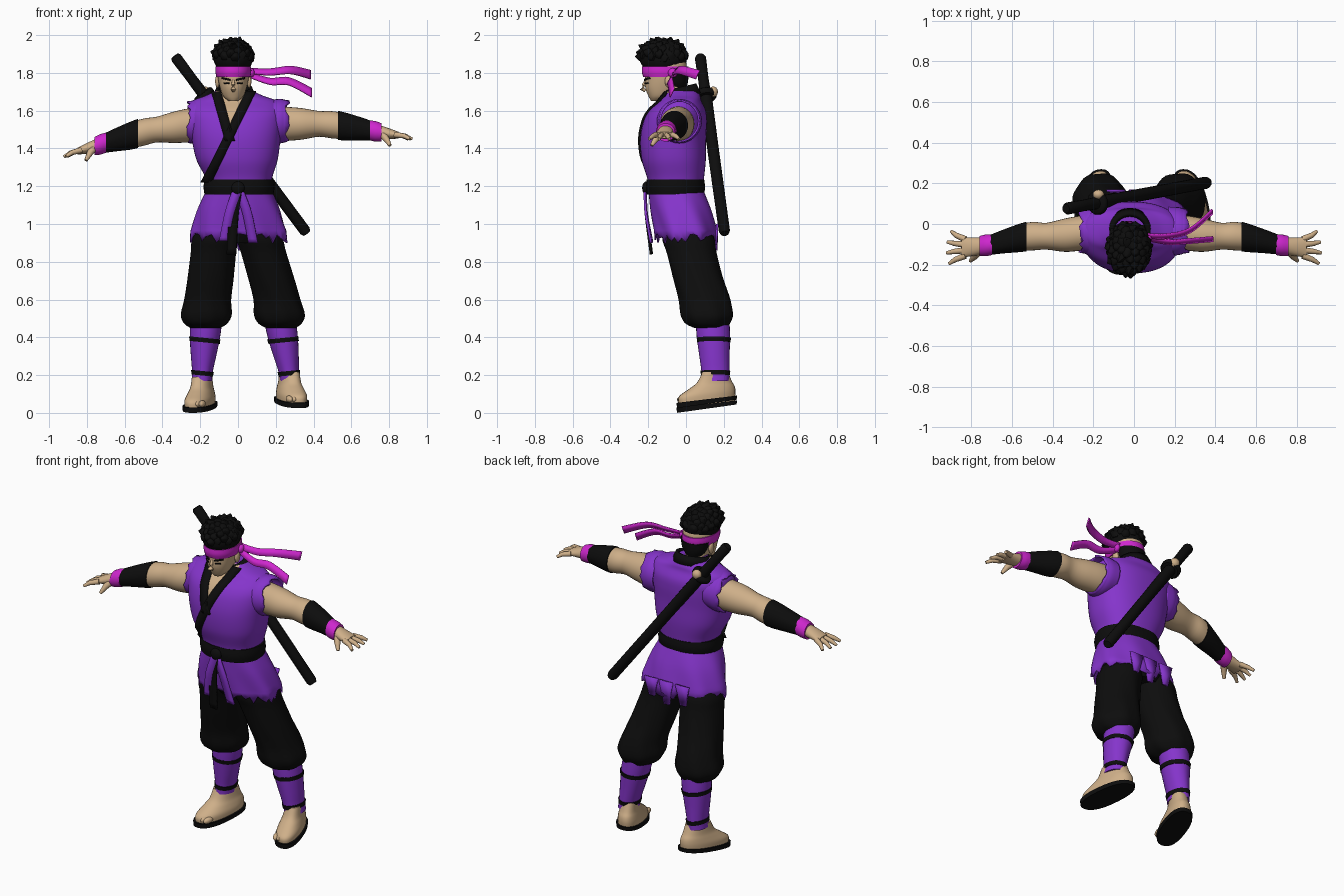
import bpy, bmesh, math, random
from mathutils import Vector, Matrix
from mathutils.bvhtree import BVHTree

random.seed(4)
if "Cube" in bpy.data.objects:
    bpy.data.objects.remove(bpy.data.objects["Cube"])


def material(name, colour):
    m = bpy.data.materials.new(name)
    m.use_nodes = True
    m.diffuse_color = (*colour, 1)
    m.node_tree.nodes["Principled BSDF"].inputs["Base Color"].default_value = (*colour, 1)
    return m


PURPLE = material("purple cloth", (.235, .035, .60))
MAGENTA = material("magenta cloth", (.62, .02, .62))
BLACK = material("black cloth", (.004, .004, .004))
SKIN = material("skin", (.62, .43, .25))


def finish(name, bm, *mats):
    bmesh.ops.recalc_face_normals(bm, faces=bm.faces)
    mesh = bpy.data.meshes.new(name)
    bm.to_mesh(mesh)
    bm.free()
    for m in mats:
        mesh.materials.append(m)
    for p in mesh.polygons:
        p.use_smooth = True
    mesh.set_sharp_from_angle(angle=math.radians(50))
    obj = bpy.data.objects.new(name, mesh)
    bpy.context.collection.objects.link(obj)
    return obj


def bridge(bm, rings, closed=True, caps=True):
    rows = [[bm.verts.new(p) for p in ring] for ring in rings]
    n = len(rows[0])
    for a, b in zip(rows, rows[1:]):
        for i in range(n if closed else n - 1):
            j = (i + 1) % n
            bm.faces.new((a[i], a[j], b[j], b[i]))
    if closed and caps:
        bm.faces.new(rows[0])
        bm.faces.new(rows[-1])


def spline(rows, k):
    """Catmull-Rom interpolation of rows of numbers."""
    out, last = [], len(rows) - 1
    for i in range(last):
        quad = rows[max(i - 1, 0)], rows[i], rows[i + 1], rows[min(i + 2, last)]
        for step in range(k):
            t = step / k
            out.append([q + t * (r - p + t * (2 * p - 5 * q + 4 * r - s + t * (3 * q - p - 3 * r + s))) / 2
                        for p, q, r, s in zip(*quad)])
    return out + [list(rows[-1])]


def loft(name, rows, mat, axis="z", n=28, power=2, ripple=0, jag=0, caps=True, k=4):
    """Rows hold the place along the axis, the centre and the two radii."""
    rings = []
    way = 1 if rows[-1][0] > rows[0][0] else -1
    smooth = spline(rows, k)
    for index, (t, u, v, ru, rv) in enumerate(smooth):
        ring = []
        for i in range(n):
            a = math.tau * i / n
            c, s = (math.copysign(abs(w) ** (2 / power), w) for w in (math.cos(a), math.sin(a)))
            f = 1 + ripple * math.sin(7 * a + 11 * t) * index / len(smooth)
            end = t + way * jag * random.random() if index == len(smooth) - 1 else t
            p = u + ru * c * f, v + rv * s * f
            ring.append((*p, end) if axis == "z" else (end, *p))
        rings.append(ring)
    bm = bmesh.new()
    bridge(bm, rings, caps=caps)
    obj = finish(name, bm, mat)
    if not caps:
        obj.modifiers.new("thickness", "SOLIDIFY").thickness = .01
    return obj


def tube(bm, pts, radii, n=10):
    pts, rings = [Vector(p) for p in pts], []
    for i, (p, r) in enumerate(zip(pts, radii)):
        d = pts[min(i + 1, len(pts) - 1)] - pts[max(i - 1, 0)]
        q = d.to_track_quat("Z", "Y")
        rings.append([p + q @ Vector((r * math.cos(math.tau * j / n), r * math.sin(math.tau * j / n), 0))
                      for j in range(n)])
    bridge(bm, rings)


def ball(bm, centre, size):
    bmesh.ops.create_uvsphere(bm, u_segments=20, v_segments=12, radius=1,
                              matrix=Matrix.Translation(centre) @ Matrix.Diagonal((*size, 1)))


def ribbon(name, edge_a, edge_b, mat, thick=.012):
    bm = bmesh.new()
    bridge(bm, list(zip(edge_a, edge_b)), closed=False)
    obj = finish(name, bm, mat)
    mod = obj.modifiers.new("thickness", "SOLIDIFY")
    mod.thickness, mod.offset = thick, 0
    return obj


def front_of(obj):
    """Returns a function that drops a point onto the front of the object."""
    tree = BVHTree.FromPolygons([v.co for v in obj.data.vertices], [p.vertices for p in obj.data.polygons])

    def drop(x, z, lift=.004):
        hit = tree.ray_cast(Vector((x, -1, z)), Vector((0, 1, 0)))[0]
        return Vector((x, (hit.y if hit else -.1) - lift, z))
    return drop


# Vest with an open chest
vest = loft("vest", [(1.16, .005, -.055, .165, .14), (1.24, .005, -.055, .175, .15), (1.34, -.005, -.065, .215, .17),
                     (1.45, -.01, -.068, .235, .174), (1.54, -.012, -.058, .248, .168), (1.60, -.015, -.045, .25, .15),
                     (1.65, -.018, -.03, .225, .112), (1.68, -.02, -.025, .15, .1), (1.71, -.02, -.025, .09, .085)],
            PURPLE, n=64, power=2.3, k=8)
vest.data.materials.append(SKIN)


def overlap_x(z):
    return .068 - (1.7 - z) * .49


def under_x(z):
    return -.115 + (1.7 - z) * .28


for p in vest.data.polygons:
    c = p.center
    if c.y < -.06 and under_x(c.z) < c.x < overlap_x(c.z):
        p.material_index = 1

# Lapels and collar
on_vest = front_of(vest)
for name, line, bottom in (("under_lapel", under_x, 1.44), ("over_lapel", overlap_x, 1.22)):
    zs = [1.7 + (bottom - 1.7) * i / 16 for i in range(17)]
    ribbon(name, [on_vest(line(z) - .026, z) for z in zs], [on_vest(line(z) + .026, z) for z in zs], BLACK, .016)
arc = [math.radians(-55 + 290 * i / 24) for i in range(25)]
rim = [1.7 + .02 * (1 + math.sin(a)) for a in arc]
ribbon("collar", [(-.02 + .105 * math.cos(a), -.03 + .1 * math.sin(a), z - .05) for a, z in zip(arc, rim)],
       [(-.02 + .085 * math.cos(a), -.035 + .08 * math.sin(a), z) for a, z in zip(arc, rim)], BLACK, .02)

# Skirt, belt and sash ends
loft("skirt", [(1.19, .005, -.055, .168, .143), (1.08, .005, -.027, .216, .16), (.95, .008, 0, .255, .165)],
     PURPLE, n=56, power=2.2, ripple=.04, jag=.05, caps=False, k=6)
for i, (x, z) in enumerate(((-.09, .88), (.02, .86), (.12, .89))):
    ribbon("torn_flap_%d" % i, [(x - .045, .165, 1), (x - .02, .16, z)], [(x + .045, .165, 1), (x + .015, .16, z)], PURPLE)
loft("belt", [(1.155, .005, -.055, .182, .15), (1.195, .005, -.055, .188, .157), (1.235, .005, -.055, .184, .152)],
     BLACK, n=40, power=2.2, ripple=.015)
bm = bmesh.new()
ball(bm, (0, -.212, 1.19), (.035, .02, .035))
finish("belt_knot", bm, BLACK)
for name, x, low, mat in (("right_sash", -.075, .91, PURPLE), ("left_sash", .08, .9, PURPLE), ("inner_sash", -.035, .84, BLACK)):
    path = spline([(.1 * x, -.212, 1.17), (.6 * x, -.208, 1.06), (x, -.18, low)], 5)
    ribbon(name, [(a - .025, b, c) for a, b, c in path], [(a + .025, b - .006, c) for a, b, c in path], mat)

# Neck and head
loft("neck", [(1.58, -.02, -.05, .085, .075), (1.66, -.022, -.055, .065, .065), (1.76, -.025, -.08, .06, .065)], SKIN)
head = loft("head", [(1.652, -.025, -.155, .025, .03), (1.675, -.025, -.135, .052, .063), (1.72, -.025, -.12, .07, .095),
                     (1.78, -.025, -.11, .083, .108), (1.85, -.025, -.11, .088, .112), (1.92, -.025, -.11, .06, .08)],
            SKIN, n=36, k=5, power=2.15)
on_head = front_of(head)
bm = bmesh.new()
tube(bm, [(-.025, -.213, 1.76), (-.025, -.224, 1.735), (-.025, -.232, 1.715), (-.025, -.215, 1.704)],
     [.007, .01, .014, .008])
for s in (-1, 1):
    ball(bm, (-.025 + s * .084, -.09, 1.755), (.012, .022, .034))
finish("nose_and_ears", bm, SKIN)
for side, s in (("right", -1), ("left", 1)):
    for part, z, tall, near, far, rise in (("brow", 1.758, .009, .016, .06, .01), ("eye", 1.741, .007, .022, .05, .002)):
        steps = [(near + (far - near) * i / 4, z + rise * i / 4) for i in range(5)]
        ribbon(side + "_" + part, [on_head(-.025 + s * x, h) for x, h in steps],
               [on_head(-.025 + s * x, h + tall) for x, h in steps], BLACK, .006)

# Spiky hair
bm = bmesh.new()
crown = Vector((-.025, -.12, 1.88))
ball(bm, crown, (.105, .126, .092))
for i in range(64):
    rise = math.asin(.03 + .95 * i / 63)
    turn = i * 2.4
    d = Vector((math.cos(turn) * math.cos(rise), math.sin(turn) * math.cos(rise), math.sin(rise)))
    swirl = Vector((-.3, -.5, 0)) * .05 * random.random()
    reach = random.uniform(.9, 1.02)
    tube(bm, [crown + d * Vector((.07, .085, .06)).length * .55,
              crown + Vector((d.x * .105, d.y * .128, d.z * .093)),
              crown + Vector((d.x * .122, d.y * .145, d.z * .117)) * reach + swirl * .5], [.036, .026, .003], 6)
finish("hair", bm, BLACK)
loft("back_hair", [(1.715, -.025, -.045, .05, .045), (1.75, -.025, -.05, .075, .06), (1.8, -.025, -.055, .088, .07)], BLACK)

# Headband with flying ends
loft("headband", [(1.778, -.025, -.11, .089, .116), (1.805, -.025, -.11, .095, .124), (1.835, -.025, -.11, .094, .122)],
     MAGENTA, n=36, power=2.1)
bm = bmesh.new()
ball(bm, (.07, -.07, 1.8), (.018, .025, .025))
finish("headband_knot", bm, MAGENTA)
for name, path in (("upper_tail", [(.06, -.06, 1.81), (.17, -.06, 1.805), (.28, -.03, 1.815), (.385, .06, 1.79)]),
                   ("lower_tail", [(.06, -.07, 1.79), (.17, -.09, 1.755), (.27, -.085, 1.755), (.39, -.075, 1.695)])):
    path = spline(path, 6)
    ribbon(name, [(x, y - .01, z - .012 - .03 * x) for x, y, z in path],
           [(x, y + .012, z + .012 + .03 * x) for x, y, z in path], MAGENTA, .008)

# Arms, wraps and hands; the right arm hangs a little lower
for side, s in (("right", -1), ("left", 1)):
    def drop(x, z):
        return z - (max(0, .13 * (x - .2)) if s < 0 else 0)

    def arm_part(name, rows, mat, **kw):
        loft(side + "_" + name, [(s * x, y, drop(x, z), a, b) for x, y, z, a, b in rows], mat, axis="x", **kw)

    def at(x, y, z):
        return s * x, y, drop(x, z)

    arm_part("arm", [(.17, -.04, 1.53, .085, .095), (.26, -.045, 1.53, .086, .09), (.34, -.055, 1.53, .082, .083),
                     (.43, -.06, 1.53, .066, .068), (.5, -.06, 1.525, .07, .072), (.58, -.07, 1.515, .062, .066),
                     (.7, -.1, 1.495, .04, .044), (.79, -.112, 1.48, .045, .03), (.85, -.115, 1.47, .05, .018)], SKIN)
    arm_part("armhole", [(.17, -.035, 1.545, .12, .11), (.22, -.035, 1.545, .118, .118), (.25, -.035, 1.545, .108, .112)],
             PURPLE, jag=.025, caps=False)
    arm_part("forearm_wrap", [(.53, -.062, 1.522, .073, .077), (.57, -.07, 1.516, .069, .074),
                              (.64, -.085, 1.506, .059, .063), (.71, -.102, 1.494, .049, .051)], BLACK, ripple=.02)
    arm_part("wristband", [(.7, -.102, 1.495, .051, .053), (.73, -.105, 1.49, .053, .054), (.76, -.108, 1.485, .049, .048)],
             MAGENTA)
    bm = bmesh.new()
    for i in range(4):
        y, spread = -.075 - .027 * i, .013 * (1.5 - i)
        length = (.05, .068, .072, .06)[i]
        tube(bm, [at(.83, y, 1.473), at(.85 + length * .5, y + spread, 1.466), at(.85 + length, y + 2 * spread, 1.45)],
             [.016, .013, .008])
    tube(bm, [at(.76, -.125, 1.48), at(.785, -.16, 1.45), at(.805, -.182, 1.415)], [.022, .017, .009])
    finish(side + "_fingers", bm, SKIN)

# Trousers, shin wraps and feet
loft("hips", [(1.12, .005, -.03, .17, .13), (.98, .005, 0, .215, .145), (.9, .003, .015, .15, .12)], BLACK)
for side, s, thigh, knee, ankle, lift in (("right", -1, .13, .167, .19, 0), ("left", 1, .135, .22, .272, .025)):
    def x_at(z):
        return s * (thigh + (knee - thigh) * (.85 - z) / .3 if z > .55 else knee + (ankle - knee) * (.5 - z) / .3 * (z < .5))

    def leg_part(name, rows, mat, **kw):
        return loft(side + "_" + name, [(z, x_at(z), y, a, b) for z, y, a, b in rows], mat, **kw)

    leg_part("trouser_leg", [(1, 0, .1, .12), (.92, .012, .122, .138), (.85, .028, .12, .132), (.72, .062, .122, .132),
                             (.6, .1, .124, .137), (.52, .112, .134, .138), (.475, .115, .115, .118), (.45, .13, .08, .085)],
             BLACK, ripple=.035, n=40, k=5)
    leg_part("shin_wrap", [(.5, .14, .085, .09), (.4, .145, .08, .088), (.3, .15, .067, .08), (.22, .155, .055, .074),
                           (.17, .155, .054, .073)], PURPLE, ripple=.015)
    for i, (z, a, b) in enumerate(((.385, .08, .088), (.21, .057, .076))):
        tie = leg_part("shin_tie_%d" % i, [(z - .012, .147 + i * .008, a, b), (z + .012, .147 + i * .008, a + .003, b + .003)],
                       BLACK, ripple=.02)
        for v in tie.data.vertices:
            v.co.z += .1 * (v.co.x - x_at(z)) * s

    # Feet turn outward and rest on sloping sandals
    foot = loft(side + "_foot", [(.025, 0, .11, .07, .15), (.06, 0, .112, .07, .15), (.095, 0, .135, .062, .122),
                                 (.13, 0, .15, .054, .092), (.19, 0, .155, .05, .068)], SKIN, power=2.3)
    sole = loft(side + "_sole", [(0, 0, .11, .078, .158), (.028, 0, .11, .08, .16)], BLACK, power=2.4, k=1)
    bm = bmesh.new()
    for i in range(5):
        ball(bm, (s * (-.044 + .022 * i), -.018 + .006 * i * i / 2, .045), (.017 - .0015 * i, .03, .018))
    toes = finish(side + "_toes", bm, SKIN)
    for part in (foot, sole, toes):
        for v in part.data.vertices:
            v.co.x += s * (ankle + .25 * (.155 - v.co.y))
            v.co.z += lift + .14 * (v.co.y + .05) * max(0, 1 - v.co.z / .2)

# Sheathed sword across the back
top, tip = Vector((-.335, .075, 1.89)), Vector((.365, .205, .95))
for name, radii, spans in (("sword_grip", (.022, .03, .028, .03), (0, .012, .12, .22)),
                           ("sword_guard", (.05, .058, .058, .05), (.208, .215, .23, .238)),
                           ("sword_sheath", (.033, .031, .03, .022), (.22, .5, .985, 1))):
    bm = bmesh.new()
    tube(bm, [top.lerp(tip, t) for t in spans], radii, 16)
    finish(name, bm, BLACK)
bm = bmesh.new()
ball(bm, (-.175, .145, 1.7), (.028, .024, .028))
finish("sword_knob", bm, SKIN)
